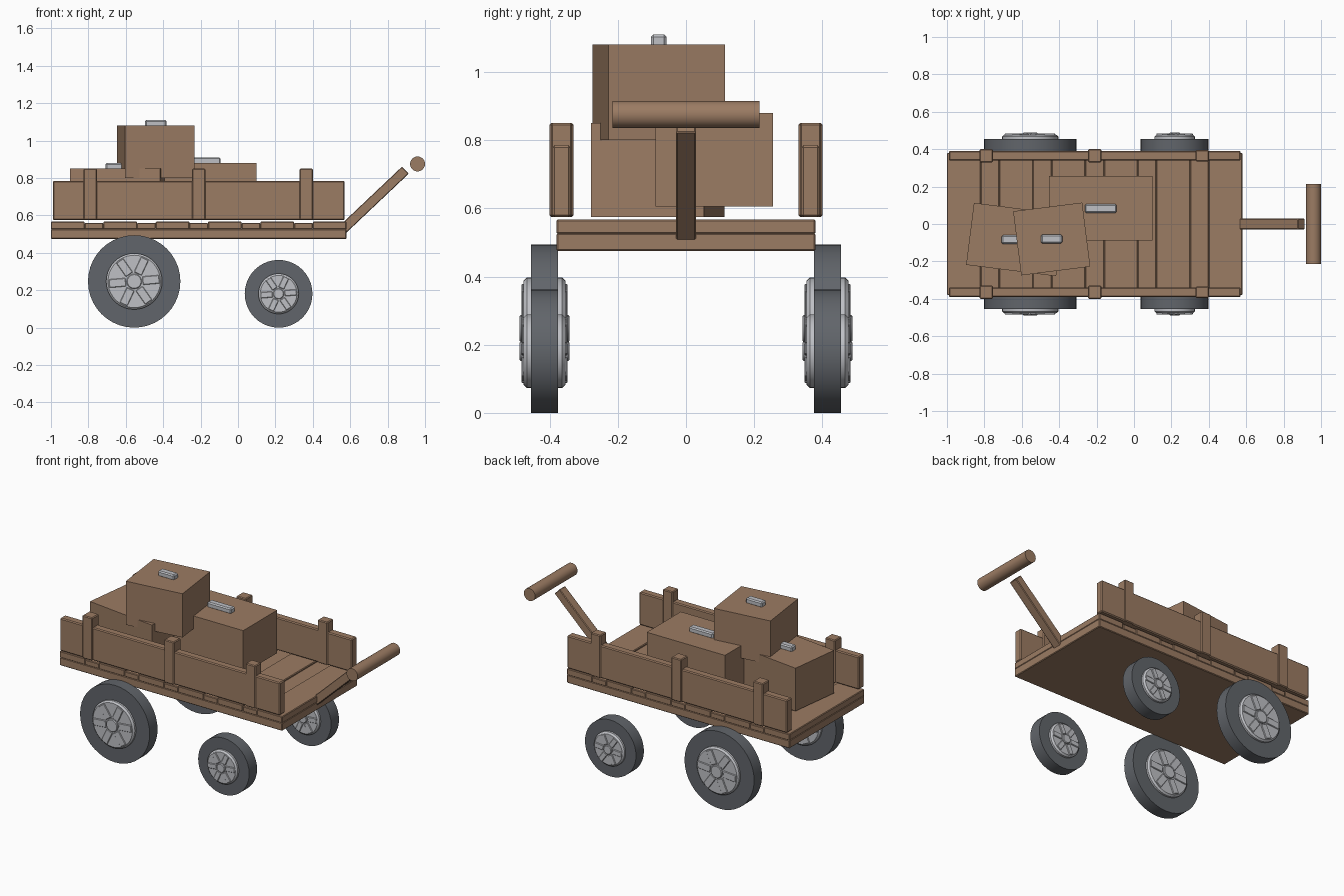
import bpy
from math import radians, pi, cos, sin
from mathutils import Vector

cube = bpy.data.objects.get("Cube")
if cube:
    bpy.data.objects.remove(cube, do_unlink=True)


def material(name, rgb):
    m = bpy.data.materials.new(name)
    m.use_nodes = True
    m.diffuse_color = (*rgb, 1)
    m.node_tree.nodes["Principled BSDF"].inputs["Base Color"].default_value = (*rgb, 1)
    return m


WOOD = material("brown wood", (0.33, 0.20, 0.125))
RUBBER = material("dark rubber", (0.12, 0.13, 0.145))
METAL = material("silver metal", (0.52, 0.53, 0.56))


def finish(name, mat, bevel=0):
    ob = bpy.context.object
    ob.name = name
    ob.data.materials.append(mat)
    if bevel:
        mod = ob.modifiers.new("edge", "BEVEL")
        mod.width = bevel
        mod.segments = 1
    return ob


def box(name, centre, size, mat=WOOD, rot=(0, 0, 0), bevel=0):
    bpy.ops.mesh.primitive_cube_add(size=1, location=centre)
    ob = bpy.context.object
    ob.scale = size
    bpy.ops.object.transform_apply(location=False, rotation=False, scale=True)
    ob.rotation_euler = rot
    return finish(name, mat, bevel)


def span(name, x, y, z, mat=WOOD, bevel=0):
    lo, hi = Vector((x[0], y[0], z[0])), Vector((x[1], y[1], z[1]))
    return box(name, (lo + hi) / 2, hi - lo, mat, bevel=bevel)


def cylinder(name, centre, radius, depth, mat, bevel=0, sides=40):
    """Cylinder lying along y."""
    bpy.ops.mesh.primitive_cylinder_add(vertices=sides, radius=radius, depth=depth,
                                        location=centre, rotation=(pi / 2, 0, 0))
    bpy.ops.object.shade_smooth_by_angle(angle=radians(35))
    return finish(name, mat, bevel)


# Bed: a base panel with alternating wide and narrow cross planks
span("bed_base", (-1, 0.58), (-0.38, 0.38), (0.475, 0.527), bevel=0.004)
x = -1.0
for i in range(11):
    wide = i % 2 == 0
    end = min(x + (0.18 if wide else 0.10), 0.58)
    if end > x + 0.01:
        span("bed_plank", (x, end), (-0.38, 0.38), (0.525, 0.567 if wide else 0.56), bevel=0.004)
    x = end

# Side boards and their stakes
for side, s in (("left", 1), ("right", -1)):
    label = "back" if s > 0 else "front"
    box(label + "_side_board", (-0.21, s * 0.365, 0.68), (1.56, 0.052, 0.21), bevel=0.006)
    for sx, depth in ((-0.79, 0.07), (-0.21, 0.07), (0.365, 0.062)):
        box(label + "_stake", (sx, s * 0.365, 0.7125), (0.07, depth, 0.275), bevel=0.005)

# Crates with metal grips: centre, size, turn, grip length
crates = (
    ("low_crate", (-0.636, -0.083, 0.7125), (0.485, 0.334, 0.275), -7.2, 0.145),
    ("long_crate", (-0.178, 0.083, 0.7425), (0.555, 0.345, 0.275), 0, 0.17),
    ("top_crate", (-0.44, -0.08, 0.94), (0.372, 0.345, 0.28), 7.2, 0.115),
)
for name, centre, size, turn, grip in crates:
    box(name, centre, size, rot=(0, 0, radians(turn)))
    top = centre[2] + size[2] / 2
    box(name + "_grip", (centre[0], centre[1], top + 0.012), (grip, 0.046, 0.036), METAL, bevel=0.007)

# Pull handle: sloping shaft and cross bar
start, end = Vector((0.555, 0, 0.52)), Vector((0.895, 0, 0.842))
direction = end - start
slope = direction.to_track_quat("Z", "Y").to_euler()
box("handle_shaft", (start + end) / 2, (0.06, 0.052, direction.length), rot=slope, bevel=0.004)
shaft = bpy.context.object
shaft.rotation_euler = (0, pi / 2 - 0.758, 0)
shaft.scale = (0.052 / 0.06, 0.06 / 0.052, 1)
cylinder("handle_bar", (0.96, 0, 0.875), 0.04, 0.43, WOOD, sides=24)


def wheel(name, cx, cy, radius, rim):
    cylinder(name + "_tire", (cx, cy, radius), radius, 0.08, RUBBER)
    cylinder(name + "_rim", (cx, cy, radius), rim, 0.124, METAL, bevel=0.01)
    cylinder(name + "_hub", (cx, cy, radius), rim * 0.27, 0.146, METAL, bevel=0.004, sides=20)
    # Raised spokes on both faces
    for k in range(6):
        a = radians(60 * k + 5)
        r = rim * 0.6
        box(name + "_spoke", (cx + r * cos(a), cy, radius + r * sin(a)),
            (rim * 0.6, 0.136, rim * 0.3), METAL, rot=(0, -a, 0), bevel=0.003)


for side, s in (("left", 1), ("right", -1)):
    label = "back" if s > 0 else "front"
    wheel(label + "_large_wheel", -0.555, s * 0.415, 0.247, 0.15)
    wheel(label + "_small_wheel", 0.217, s * 0.415, 0.181, 0.108)
